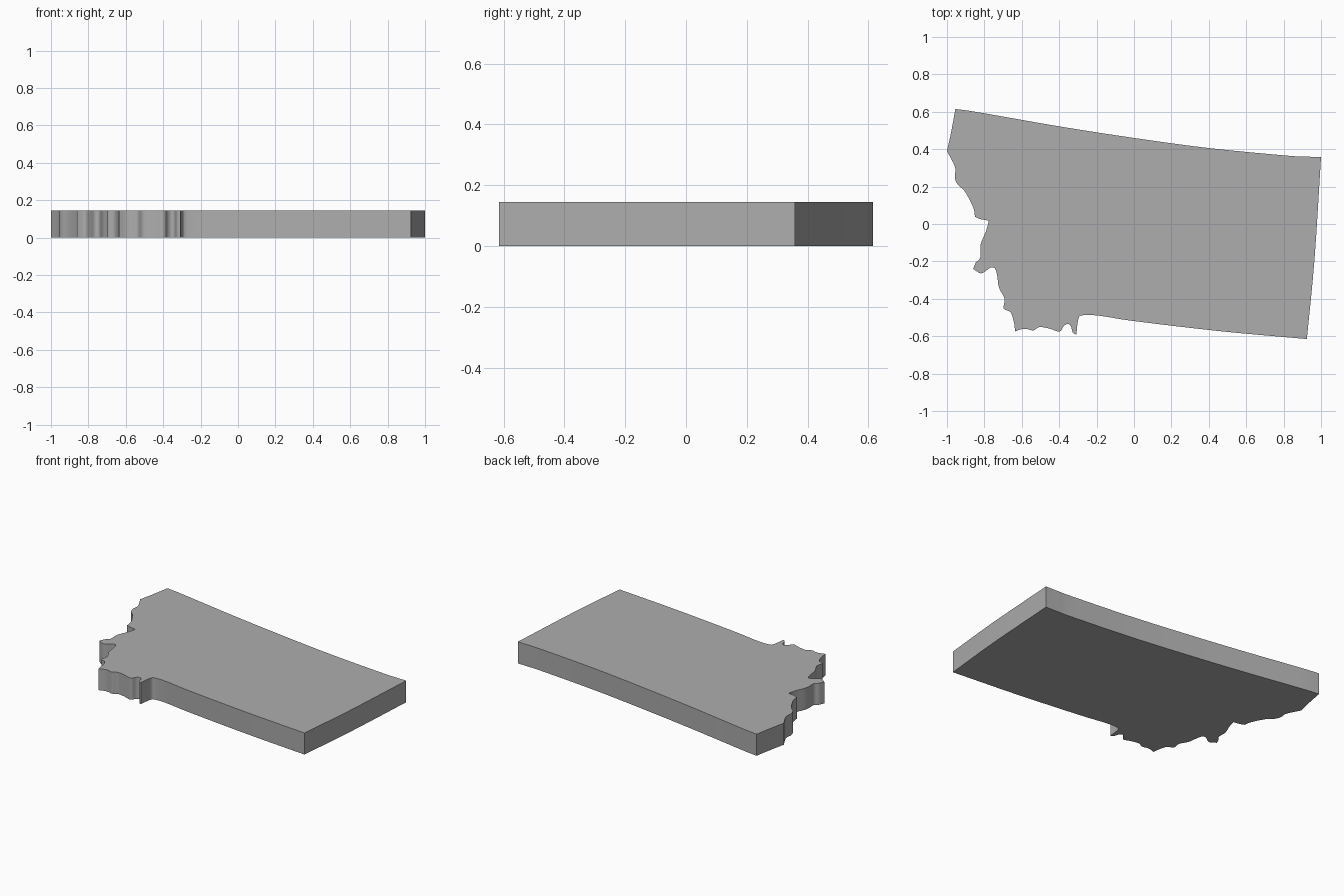
import bpy, bmesh, math
from mathutils import Vector

if "Cube" in bpy.data.objects:
    bpy.data.objects.remove(bpy.data.objects["Cube"])

HEIGHT = 0.145

# Border runs, each smooth inside and meeting the next at a sharp corner
north = [(-0.955, 0.615), (-0.83, 0.597), (-0.4, 0.522), (0, 0.46), (0.4, 0.406), (0.8, 0.367), (0.9, 0.361)]
east = [(1.0, 0.358), (0.965, -0.19)]
south = [(0.924, -0.615), (0.46, -0.573), (0, -0.519), (-0.18, -0.491), (-0.275, -0.488), (-0.298, -0.51)]
southwest = [(-0.308, -0.592), (-0.327, -0.58), (-0.337, -0.547), (-0.353, -0.534), (-0.375, -0.545),
             (-0.39, -0.57), (-0.41, -0.574), (-0.45, -0.56), (-0.505, -0.551), (-0.538, -0.569),
             (-0.57, -0.562), (-0.6, -0.562)]
valley = [(-0.635, -0.574), (-0.643, -0.522), (-0.66, -0.472), (-0.697, -0.452), (-0.692, -0.4),
          (-0.722, -0.34), (-0.731, -0.28), (-0.742, -0.239), (-0.765, -0.232), (-0.79, -0.249), (-0.82, -0.264)]
west = [(-0.86, -0.24), (-0.845, -0.205), (-0.822, -0.18), (-0.82, -0.11), (-0.792, -0.04)]
ridge = [(-0.776, 0.018), (-0.822, 0.026)]
northwest = [(-0.85, 0.038), (-0.86, 0.09), (-0.905, 0.175), (-0.942, 0.21), (-0.958, 0.25), (-0.957, 0.305)]
panhandle = [(-1.0, 0.39), (-0.978, 0.49)]
runs = [north, east, south, southwest, valley, west, ridge, northwest, panhandle]


def smooth_run(points, steps=4):
    """Catmull-Rom through the points, leaving out the last one."""
    p = [Vector(q) for q in points]
    p = [2 * p[0] - p[1]] + p + [2 * p[-1] - p[-2]]
    out = []
    for a, b, c, d in zip(p, p[1:], p[2:], p[3:]):
        for i in range(steps):
            t = i / steps
            out.append(0.5 * (2 * b + (c - a) * t + (2 * a - 5 * b + 4 * c - d) * t * t
                              + (3 * b - a - 3 * c + d) * t ** 3))
    return out


outline = []
for i, run in enumerate(runs):
    outline += smooth_run(run + [runs[(i + 1) % len(runs)][0]])

# Solid slab: bottom face extruded up
bm = bmesh.new()
base = bm.faces.new([bm.verts.new((p.x, p.y, 0)) for p in outline])
top = bmesh.ops.extrude_face_region(bm, geom=[base], use_keep_orig=True)
bmesh.ops.translate(bm, vec=(0, 0, HEIGHT), verts=[v for v in top["geom"] if isinstance(v, bmesh.types.BMVert)])
bmesh.ops.recalc_face_normals(bm, faces=bm.faces[:])
mesh = bpy.data.meshes.new("map_slab")
bm.to_mesh(mesh)
bm.free()
slab = bpy.data.objects.new("map_slab", mesh)
bpy.context.collection.objects.link(slab)

# Dark grey surface
grey = bpy.data.materials.new("dark_grey")
grey.diffuse_color = (0.42, 0.42, 0.42, 1)
grey.use_nodes = True
grey.node_tree.nodes["Principled BSDF"].inputs["Base Color"].default_value = grey.diffuse_color
mesh.materials.append(grey)

# Smooth side walls with sharp rims and corners
bpy.context.view_layer.objects.active = slab
slab.select_set(True)
bpy.ops.object.shade_smooth_by_angle(angle=math.radians(35))
